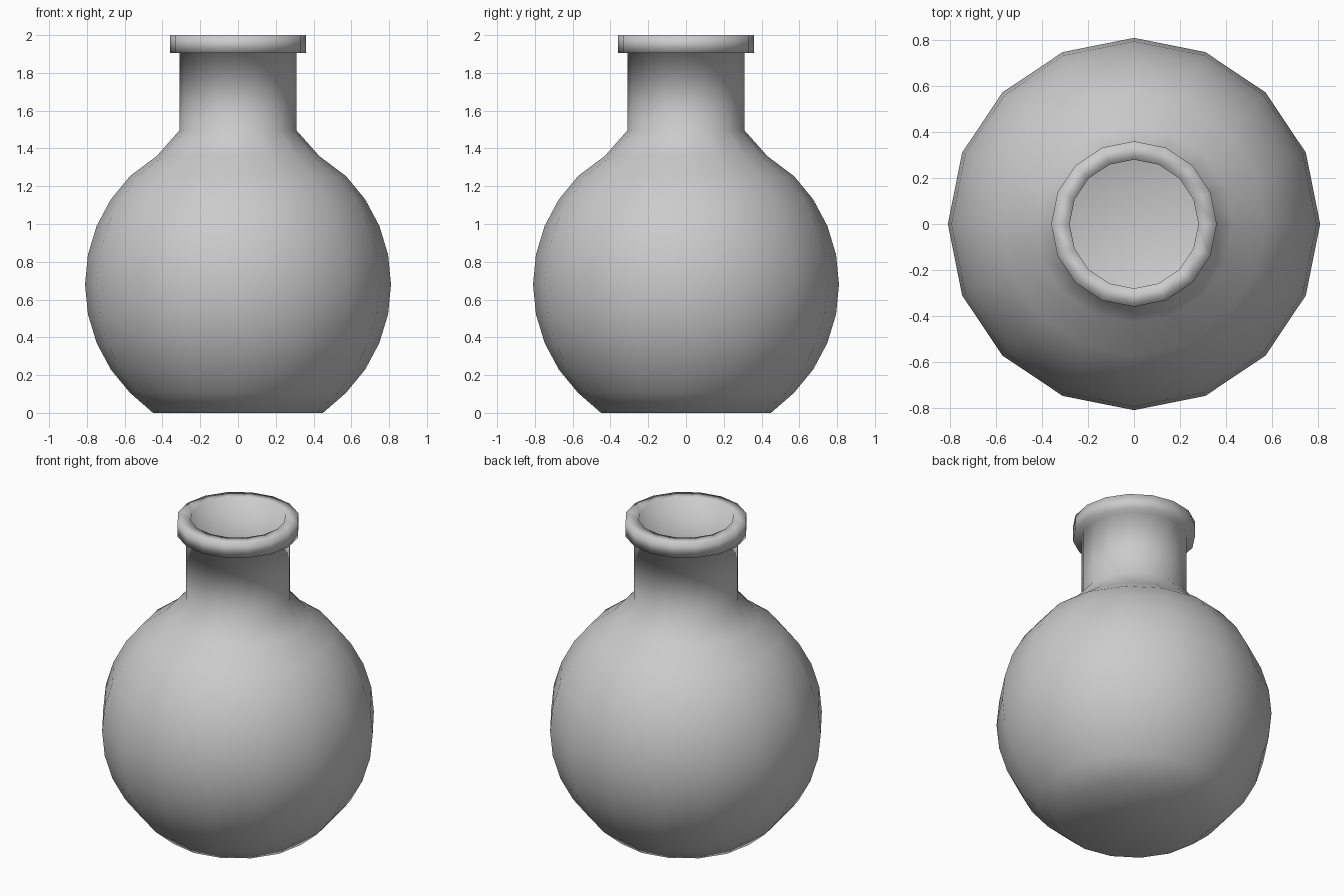
import bpy, bmesh, math

if "Cube" in bpy.data.objects:
    bpy.data.objects.remove(bpy.data.objects["Cube"])

SIDES = 16
R, CZ = 0.81, 0.68      # body sphere radius and centre height
WALL = 0.03


def arc(r, first, last):
    """Points of the round body, in steps of 11.25 degrees."""
    return [(r * math.cos(math.radians(i * 11.25)), CZ + r * math.sin(math.radians(i * 11.25)))
            for i in range(first, last + 1)]


def lathe(name, profile):
    bm = bmesh.new()
    rings = []
    for r, z in profile:
        rings.append([bm.verts.new((r * math.cos(2 * math.pi * i / SIDES),
                                    r * math.sin(2 * math.pi * i / SIDES), z))
                      for i in range(SIDES)])
    for a, b in zip(rings, rings[1:]):
        for i in range(SIDES):
            j = (i + 1) % SIDES
            bm.faces.new((a[i], a[j], b[j], b[i]))
    bm.faces.new(rings[0][::-1])
    bm.faces.new(rings[-1])
    bmesh.ops.recalc_face_normals(bm, faces=bm.faces)
    for f in bm.faces:
        f.smooth = True
    mesh = bpy.data.meshes.new(name)
    bm.to_mesh(mesh)
    bm.free()
    ob = bpy.data.objects.new(name, mesh)
    bpy.context.collection.objects.link(ob)
    return ob


# Outer wall: flat base, round body, shoulder, neck, lip
outer = [(0.45, 0.0)] + arc(R, -4, 4) + [(0.43, 1.36), (0.31, 1.495), (0.31, 1.905),
                                         (0.36, 1.905), (0.36, 2.0)]
# Inner wall: mouth, neck, hollow body, flat floor
inner = [(0.28, 2.0), (0.28, 1.485), (0.41, 1.335)] + arc(R - WALL, -4, 4)[::-1] + [(0.44, WALL)]

lathe("round_flask", outer + inner)
